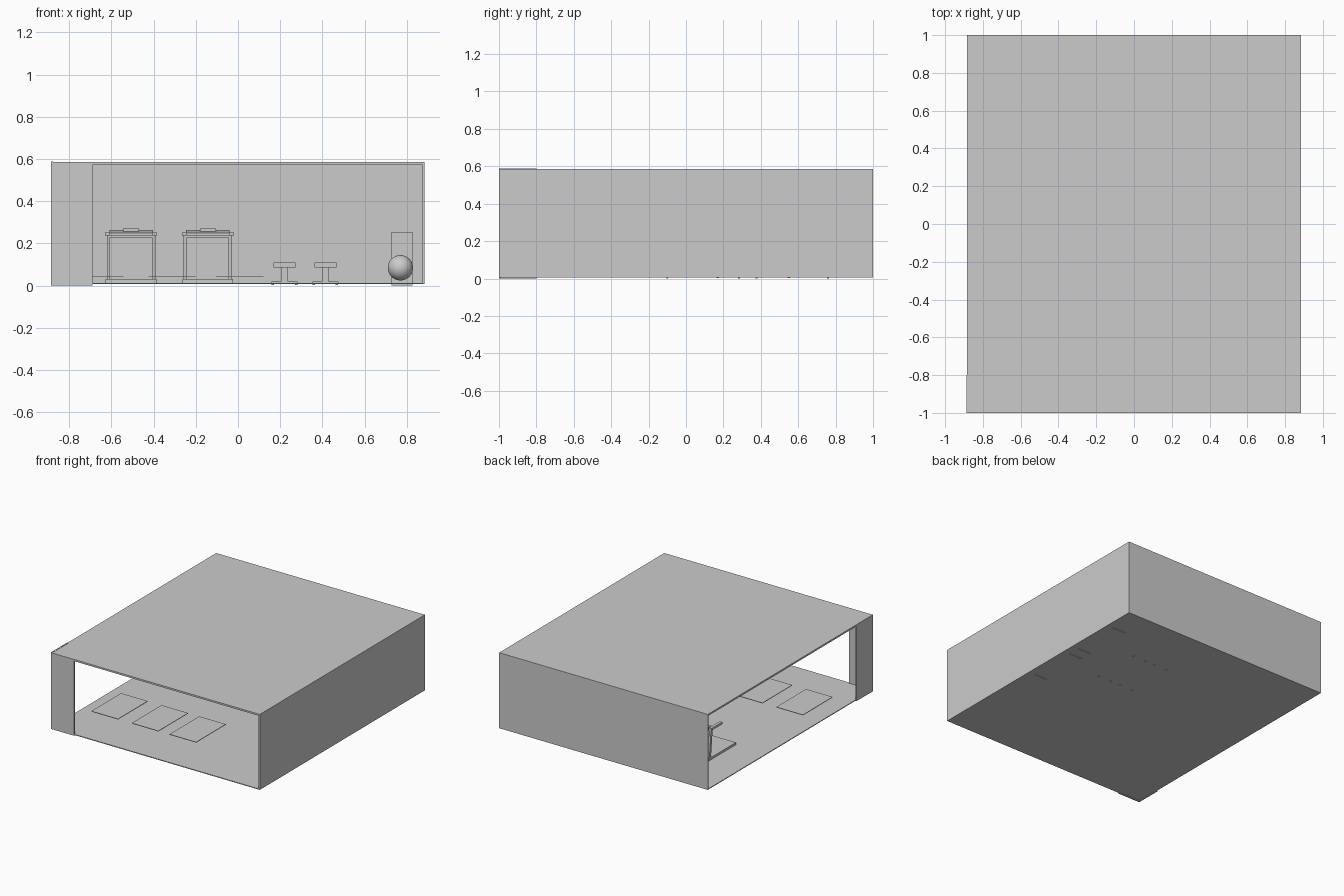
import bpy
import bmesh
import math
from mathutils import Matrix, Vector

cube = bpy.data.objects.get("Cube")
if cube:
    bpy.data.objects.remove(cube, do_unlink=True)

GREY = (0.6, 0.6, 0.6, 1)
mat = bpy.data.materials.new("plain_grey")
mat.use_nodes = True
mat.diffuse_color = GREY
mat.node_tree.nodes["Principled BSDF"].inputs["Base Color"].default_value = GREY


def finish(name, bm):
    bmesh.ops.recalc_face_normals(bm, faces=bm.faces[:])
    mesh = bpy.data.meshes.new(name)
    bm.to_mesh(mesh)
    bm.free()
    mesh.materials.append(mat)
    obj = bpy.data.objects.new(name, mesh)
    bpy.context.collection.objects.link(obj)
    return obj


def box(name, x, y, z):
    """Box from (low, high) pairs on each axis."""
    bm = bmesh.new()
    size = [hi - lo for lo, hi in (x, y, z)]
    mid = Vector([(lo + hi) / 2 for lo, hi in (x, y, z)])
    bmesh.ops.create_cube(bm, size=1, matrix=Matrix.Translation(mid) @ Matrix.Diagonal((*size, 1)))
    return finish(name, bm)


def side_profile(name, points, x):
    """Extrude a (y, z) outline across the x range."""
    bm = bmesh.new()
    face = bm.faces.new([bm.verts.new((x[0], y, z)) for y, z in points])
    ext = bmesh.ops.extrude_face_region(bm, geom=[face])
    moved = [v for v in ext["geom"] if isinstance(v, bmesh.types.BMVert)]
    bmesh.ops.translate(bm, verts=moved, vec=(x[1] - x[0], 0, 0))
    return finish(name, bm)


def smooth(obj):
    for p in obj.data.polygons:
        p.use_smooth = True


def ball(name, centre, radius):
    bm = bmesh.new()
    bmesh.ops.create_uvsphere(bm, u_segments=32, v_segments=16, radius=radius,
                              matrix=Matrix.Translation(centre))
    smooth(finish(name, bm))


def dumbbell(name, x, y, z):
    bm = bmesh.new()
    turn = Matrix.Rotation(math.pi / 2, 4, 'Y')
    for dx, r, depth in ((0, 0.005, 0.06), (-0.03, 0.015, 0.02), (0.03, 0.015, 0.02)):
        bmesh.ops.create_cone(bm, cap_ends=True, segments=12, radius1=r, radius2=r, depth=depth,
                              matrix=Matrix.Translation((x + dx, y, z)) @ turn)
    finish(name, bm)


# Room shell, open along the front and the right-hand side
W = 0.885
box("floor", (-W, W), (-1, 1), (0.006, 0.012))
box("roof", (-W, W), (-1, 1), (0.572, 0.585))
box("back_wall", (-W, W), (0.99, 1), (0.006, 0.585))
box("left_wall", (W - 0.01, W), (-1, 1), (0.006, 0.585))

# Corner pillar made of two thin panels
box("pillar_front", (-W, -0.69), (-1, -0.99), (0, 0.585))
box("pillar_side", (-W - 0.002, -W + 0.008), (-1, -0.8), (0, 0.587))

# Exercise mats
for i, x in enumerate((-0.655, -0.312, 0.008)):
    box(f"mat_{i + 1}", (x - 0.113, x + 0.113), (-0.68, -0.32), (0.042, 0.046))


# Treadmills
def treadmill(n, cx):
    tag = f"treadmill_{n}_"
    box(tag + "deck", (cx - 0.12, cx + 0.12), (0.29, 0.68), (0.013, 0.03))
    for side, s in (("right", -1), ("left", 1)):
        xs = (cx + s * 0.107 - 0.008, cx + s * 0.107 + 0.008)
        side_profile(tag + side + "_post",
                     [(0.585, 0.03), (0.605, 0.03), (0.585, 0.24), (0.565, 0.24)], xs)
        xs = (cx + s * 0.112 - 0.011, cx + s * 0.112 + 0.011)
        box(tag + side + "_handle", xs, (0.46, 0.59), (0.236, 0.252))
    box(tag + "crossbar", (cx - 0.1, cx + 0.1), (0.565, 0.585), (0.228, 0.242))
    side_profile(tag + "console",
                 [(0.55, 0.238), (0.62, 0.244), (0.62, 0.262), (0.55, 0.25)], (cx - 0.103, cx + 0.103))
    box(tag + "display", (cx - 0.038, cx + 0.038), (0.585, 0.605), (0.25, 0.27))


for n, cx in enumerate((-0.507, -0.143), 1):
    treadmill(n, cx)

# Flat benches on two T-shaped supports
for n, cx in enumerate((0.22, 0.414), 1):
    box(f"bench_{n}_pad", (cx - 0.052, cx + 0.052), (0.14, 0.58), (0.085, 0.11))
    for end, y in (("front", 0.17), ("back", 0.55)):
        box(f"bench_{n}_{end}_post", (cx - 0.016, cx + 0.016), (y - 0.015, y + 0.015), (0.02, 0.086))
        box(f"bench_{n}_{end}_foot", (cx - 0.062, cx + 0.062), (y - 0.015, y + 0.015), (0.01, 0.02))
        for s in (-1, 1):
            box(f"bench_{n}_{end}_pad_foot", (cx + s * 0.055 - 0.006, cx + s * 0.055 + 0.006),
                (y - 0.006, y + 0.006), (0.002, 0.012))

# Weight racks with end panels, shelves and dumbbells
for n, (y0, y1) in enumerate(((-0.105, 0.288), (0.372, 0.765)), 1):
    for end, y in (("front", y0), ("back", y1 - 0.01)):
        box(f"rack_{n}_{end}_panel", (0.727, 0.828), (y, y + 0.01), (0.001, 0.253))
    for k, z in enumerate((0.05, 0.115, 0.18)):
        box(f"rack_{n}_shelf_{k + 1}", (0.73, 0.826), (y0, y1), (z, z + 0.008))
        for j in range(6):
            dumbbell(f"rack_{n}_dumbbell", 0.777, y0 + 0.047 + j * 0.06, z + 0.023)

# Exercise ball
ball("exercise_ball", (0.77, -0.25, 0.084), 0.06)
